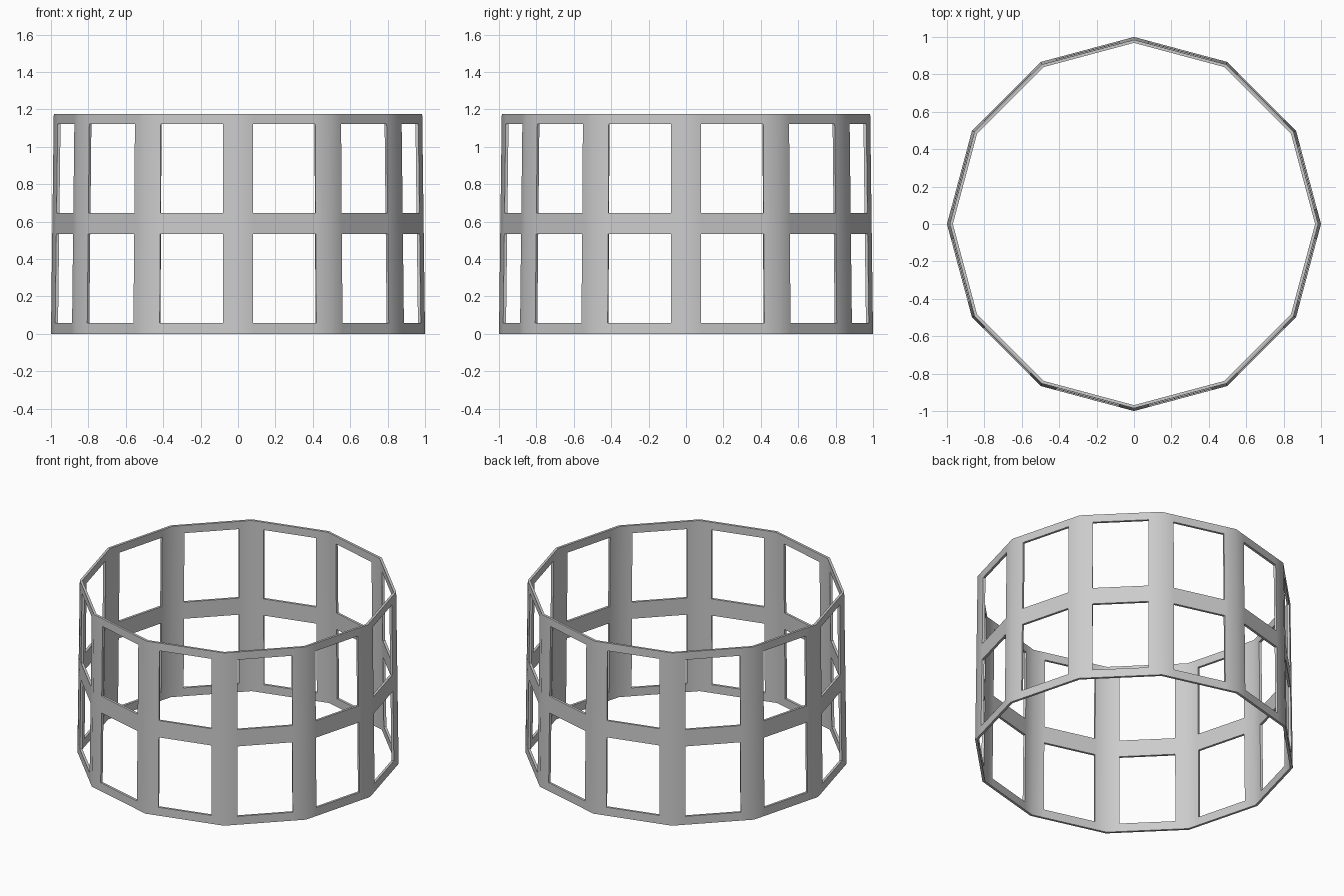
import bpy, bmesh, math

if "Cube" in bpy.data.objects:
    bpy.data.objects.remove(bpy.data.objects["Cube"], do_unlink=True)

SIDES = 12
HEIGHT = 1.175
BASE_RADIUS, TOP_RADIUS = 1.0, 0.985
POST = 0.162                                  # half post width, as a share of one side
LEVELS = [0, 0.057, 0.533, 0.647, 1.122, HEIGHT]
OPEN_ROWS = (1, 3)

grey = bpy.data.materials.new("grey_metal")
grey.use_nodes = True
colour = (0.6, 0.6, 0.6, 1)
grey.diffuse_color = colour
grey.node_tree.nodes["Principled BSDF"].inputs["Base Color"].default_value = colour


def wall_point(side, share, z):
    """Point on the tapering wall, a share of the way along one flat side."""
    radius = BASE_RADIUS + (TOP_RADIUS - BASE_RADIUS) * z / HEIGHT
    a, b = (math.tau * k / SIDES for k in (side, side + 1))
    mix = lambda f: radius * (f(a) * (1 - share) + f(b) * share)
    return mix(math.cos), mix(math.sin), z


# Wall shell: corner posts and three rails around two rows of openings
bm = bmesh.new()
columns = [(side, share) for side in range(SIDES) for share in (0, POST, 1 - POST)]
grid = [[bm.verts.new(wall_point(*col, z)) for z in LEVELS] for col in columns]
for i, (side, share) in enumerate(columns):
    here, there = grid[i], grid[(i + 1) % len(grid)]
    for row in range(len(LEVELS) - 1):
        if share == POST and row in OPEN_ROWS:
            continue
        bm.faces.new((here[row], there[row], there[row + 1], here[row + 1]))

mesh = bpy.data.meshes.new("window_frame_ring")
bm.to_mesh(mesh)
bm.free()
mesh.materials.append(grey)
ring = bpy.data.objects.new("window_frame_ring", mesh)
bpy.context.collection.objects.link(ring)

# Thickness goes inward
solid = ring.modifiers.new("thickness", 'SOLIDIFY')
solid.thickness = 0.016
solid.offset = -1
solid.use_even_offset = True

bpy.context.view_layer.objects.active = ring
ring.select_set(True)
bpy.ops.object.modifier_apply(modifier=solid.name)
bpy.ops.object.shade_smooth_by_angle(angle=math.radians(40))
